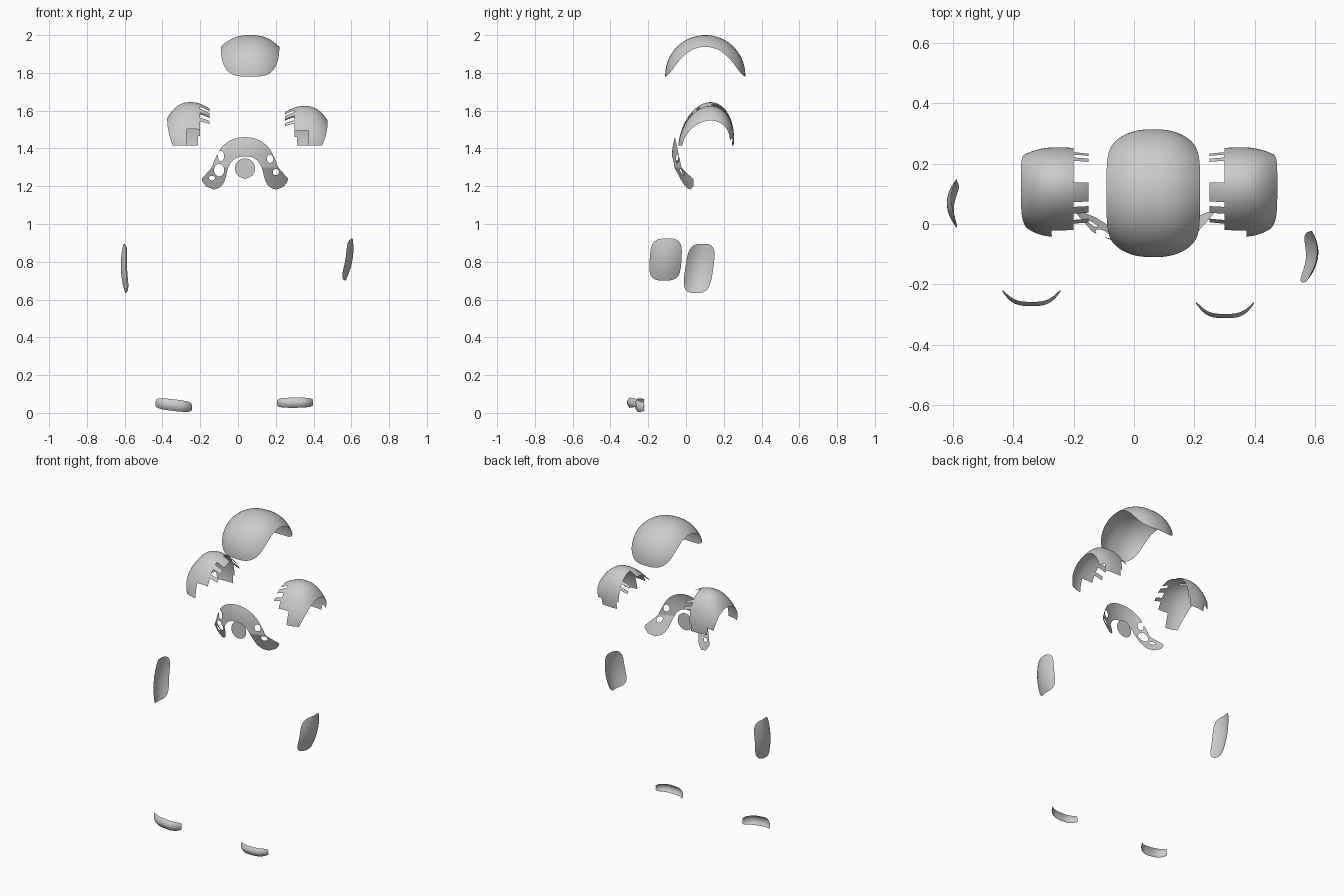
import bpy, bmesh, math

if "Cube" in bpy.data.objects:
    bpy.data.objects.remove(bpy.data.objects["Cube"])


def make(name, bm):
    me = bpy.data.meshes.new(name)
    bmesh.ops.recalc_face_normals(bm, faces=bm.faces)
    bm.to_mesh(me)
    bm.free()
    ob = bpy.data.objects.new(name, me)
    bpy.context.collection.objects.link(ob)
    for o in bpy.context.selected_objects:
        o.select_set(False)
    ob.select_set(True)
    bpy.context.view_layer.objects.active = ob
    bpy.ops.object.shade_smooth_by_angle(angle=math.radians(40))
    return ob


def sheet(fn, nu, nv, keep=None):
    """Curved sheet: fn maps u, v in -1..1 to a point; keep trims faces."""
    bm = bmesh.new()
    rows = [[bm.verts.new(fn(2 * i / nu - 1, 2 * j / nv - 1)) for i in range(nu + 1)]
            for j in range(nv + 1)]
    for j in range(nv):
        for i in range(nu):
            if keep is None or keep((2 * i + 1) / nu - 1, (2 * j + 1) / nv - 1):
                bm.faces.new((rows[j][i], rows[j][i + 1], rows[j + 1][i + 1], rows[j + 1][i]))
    bmesh.ops.delete(bm, geom=[v for v in bm.verts if not v.link_faces], context='VERTS')
    return bm


def surface(name, *args):
    return make(name, sheet(*args))


def rounded(u, v, n=4):
    """Square to rounded-rectangle mapping."""
    d = (abs(u) ** n + abs(v) ** n) ** (1 / n)
    f = max(abs(u), abs(v)) / d if d else 0
    return u * f, v * f


# Head shell: barrel-shaped arch
def head(u, v):
    u, v = rounded(u, v)
    a = v * math.radians(92)
    r = 0.212 - 0.062 * abs(u) ** 2.5
    return (0.064 + 0.155 * u, 0.102 + r * math.sin(a), 1.788 + r * math.cos(a))


surface("head_shell", head, 28, 48)


# Shoulder shells: arches with a ragged inner edge and cut front corner
TEETH = [(-.62, -.55), (-.42, -.33), (-.25, .05), (.39, .45), (.54, .62)]


def shoulder_keep(u, v):
    s = (u + 1) / 2
    if s > 0.78:
        return any(a <= v <= b for a, b in TEETH)
    if v < -0.74:
        return s < 0.42
    if v > 0.85:
        return 0.15 < s < 0.75
    return True


def shoulder(mirrored):
    def fn(u, v):
        x = -0.375 + 0.1125 * (u + 1)
        d = x + 0.25
        out = (max(-d, 0) / 0.125) ** 2.5
        inn = (max(d, 0) / 0.1) ** 2
        rz = 0.23 - 0.085 * out - 0.035 * inn
        ry = 0.147 - 0.022 * out - 0.008 * inn
        a = v * math.pi / 2
        y = 0.105 + ry * math.sin(a) + 0.025 * math.cos(a)
        z = 1.415 + rz * math.cos(a)
        x += 0.03 * (1 - math.cos(a)) ** 2 * max(0, -u)
        return (0.1 - x, y, z - 0.02 * (z - 1.415) / 0.23) if mirrored else (x, y, z)
    return fn


surface("shoulder_shell_left", shoulder(False), 18, 56, shoulder_keep)
surface("shoulder_shell_right", shoulder(True), 18, 56, shoulder_keep)

# Chest collar: outer and inner edges of half the arch, centred on CX
CX = 0.037
HALF = [((0, 1.46), (0, 1.357)), ((.07, 1.446), (.04, 1.352)), ((.125, 1.405), (.072, 1.328)),
        ((.158, 1.345), (.09, 1.295)), ((.178, 1.298), (.1, 1.255)), ((.208, 1.263), (.112, 1.22)),
        ((.228, 1.235), (.133, 1.194)), ((.205, 1.198), (.165, 1.182))]


def collar_point(x, z):
    y = -0.074 + 1.6 * (x - CX) ** 2 + 1.5 * max(0, z - 1.36) ** 2 + 0.45 * max(0, 1.3 - z)
    return (x, y, z)


def collar(u, v):
    # Catmull-Rom along the arch, linear across it
    t = abs(u) * (len(HALF) - 1)
    i = min(int(t), len(HALF) - 2)
    f = t - i

    def point(k, side):
        if k < 0:
            p = HALF[-k][side]
            return (-p[0], p[1])
        return HALF[min(k, len(HALF) - 1)][side]

    def edge(side):
        a, b, c, d = [point(i + k, side) for k in (-1, 0, 1, 2)]
        return [0.5 * (2 * b[k] + (c[k] - a[k]) * f + (2 * a[k] - 5 * b[k] + 4 * c[k] - d[k]) * f * f
                       + (3 * b[k] - a[k] - 3 * c[k] + d[k]) * f ** 3) for k in (0, 1)]
    o, n = edge(0), edge(1)
    w = (v + 1) / 2
    x, z = [o[k] * (1 - w) + n[k] * w for k in (0, 1)]
    return collar_point(CX + math.copysign(x, u), z)


bm = sheet(collar, 140, 24)
# Holes in the collar: x, z, half width, half height
for hx, hz, rx, rz in [(-.09, 1.36, .017, .026), (.17, 1.345, .017, .022),
                       (.2, 1.275, .016, .017), (-.1, 1.285, .027, .033), (-.138, 1.243, .016, .012)]:
    def reach(p):
        return math.hypot((p.co.x - hx) / rx, (p.co.z - hz) / rz)
    inside = [p for p in bm.verts if reach(p) < 1]
    rim = {q for p in inside for f in p.link_faces for q in f.verts} - set(inside)
    bmesh.ops.delete(bm, geom=inside, context='VERTS')
    for p in rim:
        if p.is_valid and p.link_faces:
            k = 1 / reach(p)
            p.co = collar_point(hx + (p.co.x - hx) * k, hz + (p.co.z - hz) * k)
make("chest_collar", bm)

# Chest disc
bm = bmesh.new()
bmesh.ops.create_circle(bm, cap_ends=True, segments=32, radius=0.053)
for p in bm.verts:
    p.co = (CX + p.co.x, -0.045, 1.294 + p.co.y)
make("chest_disc", bm)


# Hand plates: shallow rounded domes facing outwards
def plate(side, cx, cy, cz, hy, hz, slope_y, slope_z, shear):
    def fn(u, v):
        u, v = rounded(u, v, 3.5)
        y, z = hy * u + shear * hz * v, hz * v
        return (cx + slope_y * y + slope_z * z - side * (0.03 * u * u + 0.018 * v * v),
                cy + y, cz + z)
    return fn


surface("hand_plate_right", plate(1, .606, -.108, .812, .084, .111, .09, .16, .06), 16, 16)
surface("hand_plate_left", plate(-1, -.62, .07, .765, .074, .13, .04, -.04, .14), 16, 16)


# Toe caps: narrow curved bands
def toe(cx, cy, cz, hz, slope):
    def fn(u, v):
        u, v = rounded(u, v, 6)
        h = hz * (1 - 0.15 * u * u)
        return (cx + 0.096 * u, cy + 0.048 * abs(u) ** 3.2 + 0.014 * v * v,
                cz + h * v + slope * 0.096 * u)
    return fn


surface("toe_cap_left", toe(-.34, -.272, .041, .031, -.11), 24, 8)
surface("toe_cap_right", toe(.302, -.312, .054, .027, .01), 24, 8)
